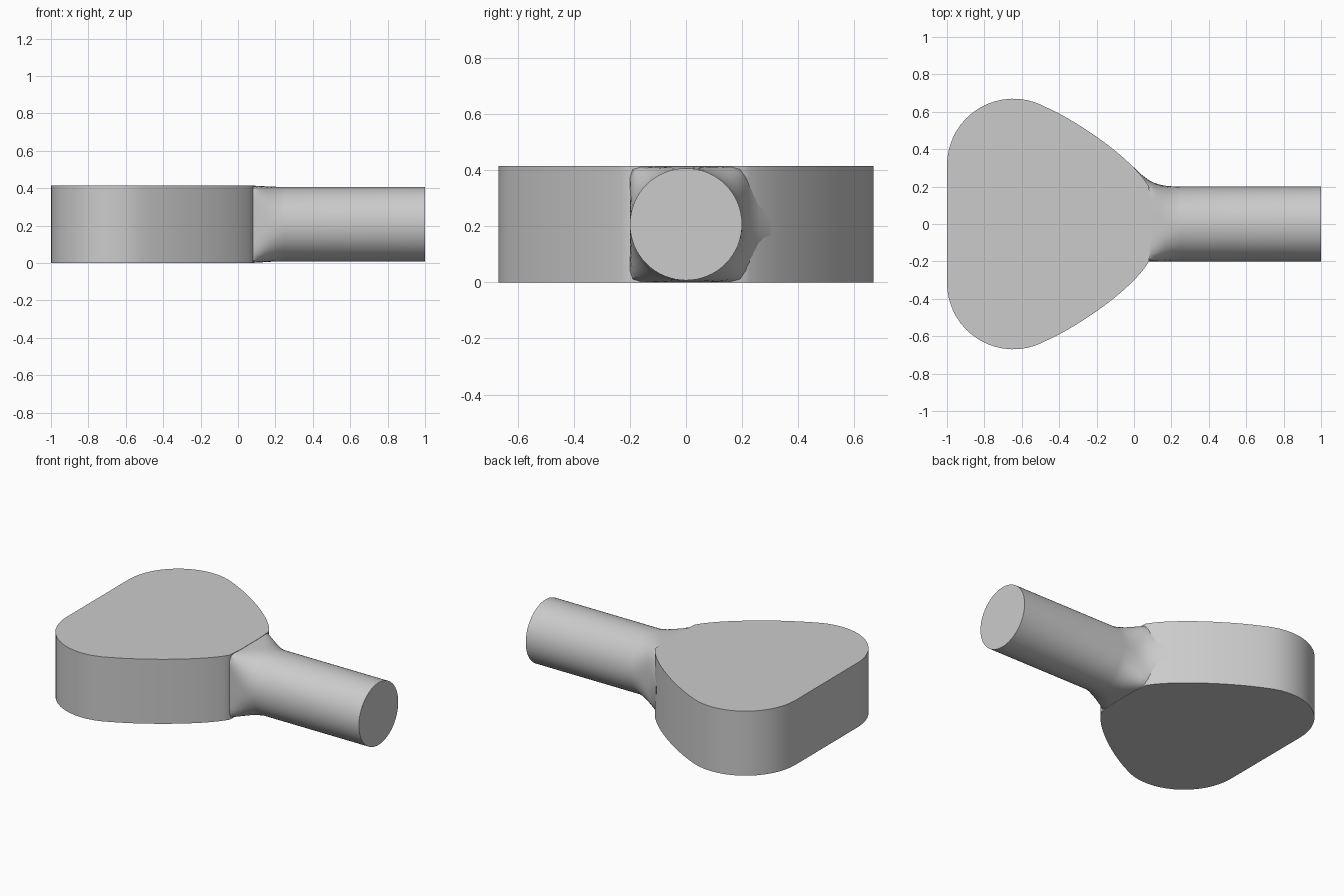
import bpy, bmesh, math
from mathutils import Vector
from mathutils.geometry import interpolate_bezier

cube = bpy.data.objects.get("Cube")
if cube:
    bpy.data.objects.remove(cube, do_unlink=True)

HEIGHT = 0.415
MID = HEIGHT / 2
SEGMENTS = 64

grey = bpy.data.materials.new("plain grey")
grey.use_nodes = True
grey.diffuse_color = (0.6, 0.6, 0.6, 1)
grey.node_tree.nodes["Principled BSDF"].inputs["Base Color"].default_value = grey.diffuse_color


def finish(bm, name):
    bmesh.ops.recalc_face_normals(bm, faces=bm.faces)
    mesh = bpy.data.meshes.new(name)
    bm.to_mesh(mesh)
    bm.free()
    mesh.materials.append(grey)
    obj = bpy.data.objects.new(name, mesh)
    bpy.context.collection.objects.link(obj)
    bpy.ops.object.select_all(action='DESELECT')
    obj.select_set(True)
    bpy.context.view_layer.objects.active = obj
    bpy.ops.object.shade_smooth_by_angle(angle=math.radians(35))


# Rounded triangular plate: half outline, mirrored, then extruded
half = []
for i in range(17):
    a = math.radians(180 - 118 * i / 16)
    half.append((-0.645 + 0.355 * math.cos(a), 0.315 + 0.355 * math.sin(a)))
side = interpolate_bezier(Vector((-0.478, 0.628)), Vector((-0.28, 0.54)),
                          Vector((0, 0.34)), Vector((0.08, 0.2)), 16)
half += [(p.x, p.y) for p in side[1:]]
half.append((0.088, 0.1))
outline = half + [(x, -y) for x, y in reversed(half)]

bm = bmesh.new()
base = bm.faces.new([bm.verts.new((x, y, 0)) for x, y in outline])
top = bmesh.ops.extrude_face_region(bm, geom=[base], use_keep_orig=True)
bmesh.ops.translate(bm, vec=(0, 0, HEIGHT),
                    verts=[v for v in top["geom"] if isinstance(v, bmesh.types.BMVert)])
finish(bm, "plate")

# Handle: square neck blending into a round rod, with a fillet on the left side
# Each section: x, roundness exponent, half height, side flare
sections = [(0.0, 14, 0.206, 0.52), (0.04, 14, 0.206, 0.32), (0.08, 14, 0.206, 0.17),
            (0.11, 6, 0.205, 0.095), (0.14, 4, 0.203, 0.05), (0.17, 3, 0.201, 0.02),
            (0.21, 2.3, 0.2, 0.005), (0.25, 2, 0.2, 0), (1.0, 2, 0.2, 0)]
bm = bmesh.new()
rings = []
for x, n, half_height, flare in sections:
    ring = []
    for i in range(SEGMENTS):
        a = math.tau * i / SEGMENTS
        c, s = math.cos(a), math.sin(a)
        r = (abs(c) ** n + abs(s) ** n) ** (-1 / n)
        y = 0.2 * r * c
        if c > 0:
            y *= 1 + flare * max(0, 1 - (r * s) ** 2)
        ring.append(bm.verts.new((x, y, MID + half_height * r * s)))
    rings.append(ring)
for a, b in zip(rings, rings[1:]):
    for i in range(SEGMENTS):
        j = (i + 1) % SEGMENTS
        bm.faces.new((a[i], a[j], b[j], b[i]))
bm.faces.new(rings[0])
bm.faces.new(rings[-1])
finish(bm, "handle")
